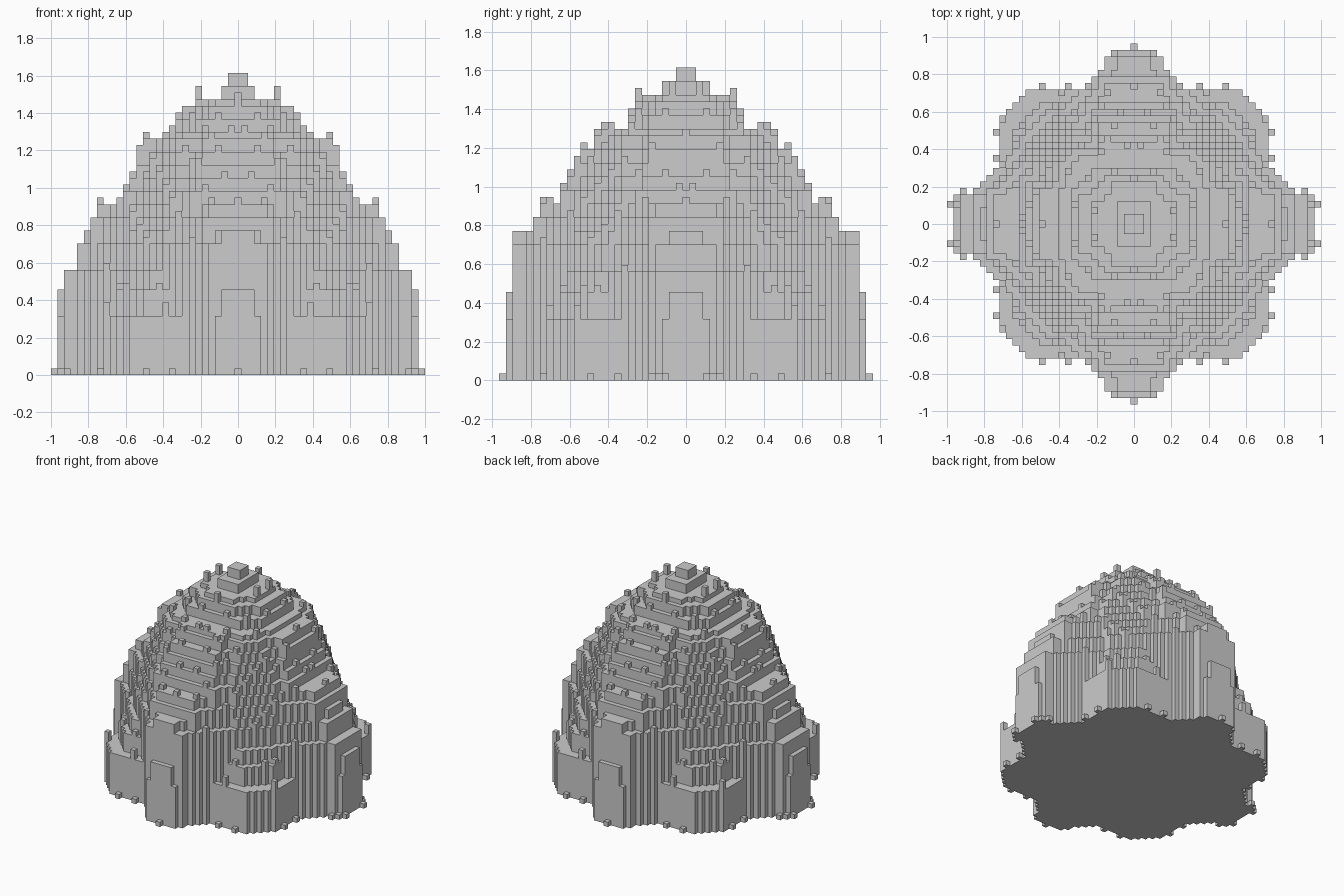
import bpy
import bmesh
from mathutils import Matrix, Vector

old = bpy.data.objects.get("Cube")
if old:
    bpy.data.objects.remove(old, do_unlink=True)

CELL = 2 / 57      # edge of one block
REACH = 29         # cells searched on each side of the centre
SPREAD = 0.9       # how fast a lobe widens towards the centre

stone = bpy.data.materials.new("plain_grey_stone")
stone.use_nodes = True
grey = (0.604, 0.604, 0.604, 1)
stone.diffuse_color = grey
stone.node_tree.nodes["Principled BSDF"].inputs["Base Color"].default_value = grey

# Terraces in cells: top, x reach, y reach, lobe half width, body half width, corner cut
terraces = [
    (9, 27, 26, 3, 20, 36),
    (13, 27, 26, 2, 18, 32),
    (16, 26, 25, 4, 17, 30),
    (20, 24, 25, 4, 16, 28),
    (22, 23, 25, 2, 16, 27),
    (24, 22, 22, 5, 16, 26),
    (26, 21, 21, 4, 15, 25),
    (28, 17, 18, 7, 15, 24),
    (30, 16, 17, 6, 14, 23),
    (32, 15, 16, 6, 13, 22),
    (34, 15, 15, 5, 12, 21),
    (36, 14, 13, 5, 11, 20),
    (37, 11, 12, 5, 10, 18),
    (39, 9, 8, 5, 8, 14),
    (41, 8, 7, 4, 6, 11),
    (42, 6, 6, 3, 5, 8),
    (44, 2, 3, 2, 2, 4),
    (46, 1, 1, 1, 1, 2),
]


def inside(a, b, terrace):
    """True where the cell lies in a lobe or in the cut-cornered body."""
    top, reach_x, reach_y, width, body, cut = terrace
    side_lobe = a <= reach_x and b <= width + SPREAD * (reach_x - a)
    front_lobe = b <= reach_y and a <= width + SPREAD * (reach_y - b)
    core = max(a, b) <= body and a + b <= cut
    # lobes only widen until they meet the diagonal
    return core or (side_lobe and a >= b) or (front_lobe and b >= a)


def cell_height(i, j):
    return max((t[0] for t in terraces if inside(abs(i), abs(j), t)), default=0)


span = range(-REACH, REACH + 1)
heights = {(i, j): cell_height(i, j) for i in span for j in span}
steps = [(1, 0), (0, 1), (-1, 0), (0, -1)]


def around(i, j):
    return [heights.get((i + di, j + dj), 0) for di, dj in steps]


def finish(bm, name):
    bmesh.ops.remove_doubles(bm, verts=bm.verts, dist=CELL / 100)
    mesh = bpy.data.meshes.new(name)
    bm.to_mesh(mesh)
    bm.free()
    mesh.materials.append(stone)
    bpy.context.collection.objects.link(bpy.data.objects.new(name, mesh))


def quad(bm, corners):
    bm.faces.new([bm.verts.new(Vector(c) * CELL) for c in corners])


# Terraced dome: flat cell tops, a flat underside and walls at each drop
bm = bmesh.new()
for (i, j), h in heights.items():
    if not h:
        continue
    ring = [(i + u / 2, j + v / 2) for u, v in [(1, -1), (1, 1), (-1, 1), (-1, -1)]]
    quad(bm, [(x, y, h) for x, y in ring])
    quad(bm, [(x, y, 0) for x, y in reversed(ring)])
    for k, low in enumerate(around(i, j)):
        if low < h:
            p, q = ring[k], ring[(k + 1) % 4]
            quad(bm, [(*p, low), (*q, low), (*q, h), (*p, h)])
finish(bm, "terraced_dome")


def blocks(name, places):
    """Build one object of square posts from (i, j, base, height)."""
    bm = bmesh.new()
    for i, j, base, tall in places:
        place = Matrix.Translation(Vector((i, j, base + tall / 2)) * CELL)
        size = Matrix.Diagonal((CELL, CELL, CELL * tall, 1))
        bmesh.ops.create_cube(bm, size=1, matrix=place @ size)
    finish(bm, name)


# Small posts along the terrace rims, taller near the summit and on the low
# corners, and a few low blocks around the foot
posts, feet = [], []
for (i, j), h in heights.items():
    a, b = abs(i), abs(j)
    near = around(i, j)
    if 0 < h < 44 and min(near) < h and max(a, b) < 22 and (a * 3 + b * 5) % 7 == 0:
        posts.append((i, j, h, 2 if h > 40 or h < 10 else 1))
    elif h == 0 and max(near) > 0 and (a + b) % 4 == 3 and a < 29 and b < 28:
        feet.append((i, j, 0, 1))
blocks("rim_posts", posts)
blocks("foot_blocks", feet)
